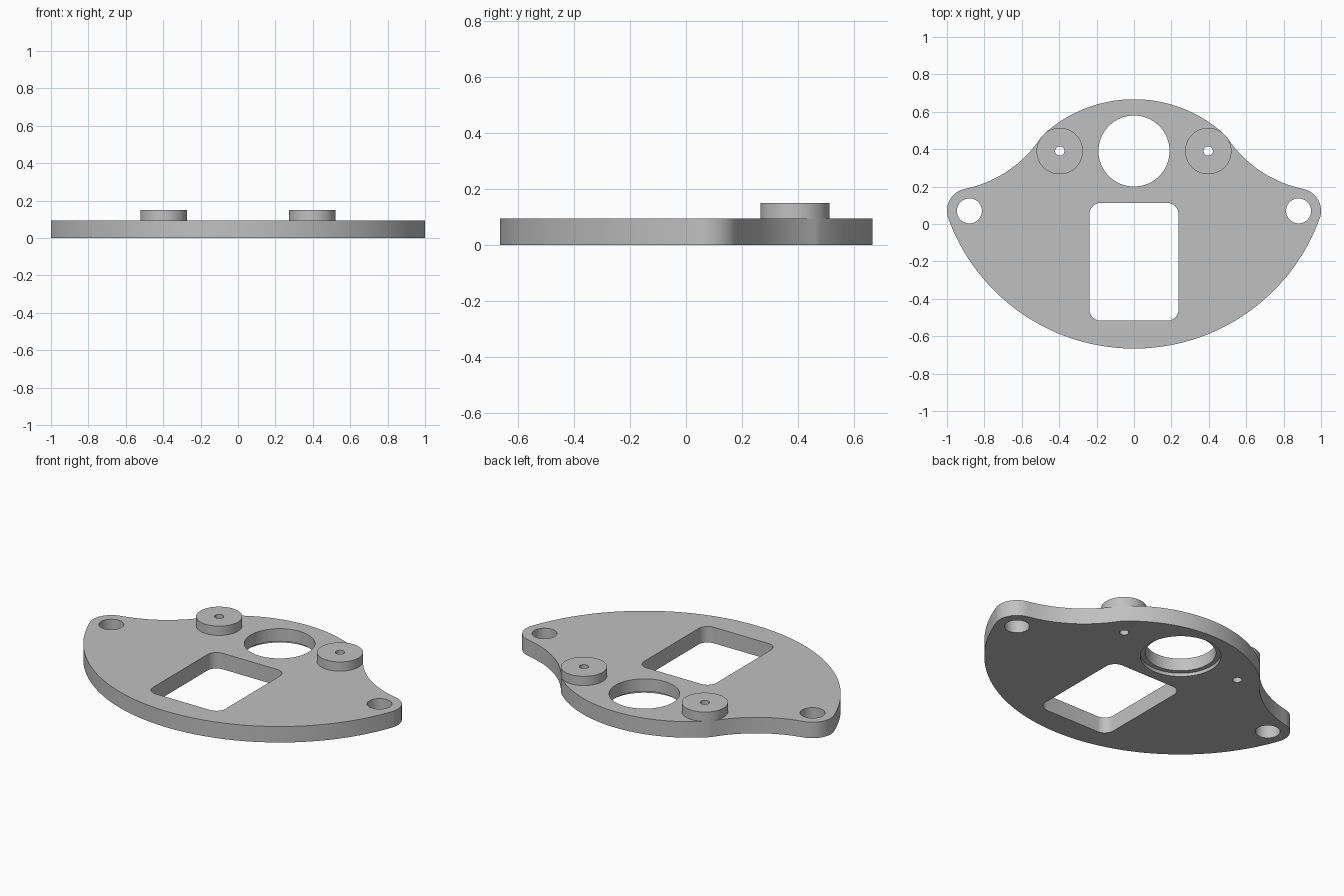
import bpy, bmesh
from math import sin, cos, pi, atan2, radians

cube = bpy.data.objects.get("Cube")
if cube:
    bpy.data.objects.remove(cube, do_unlink=True)

grey = bpy.data.materials.new("plain_grey")
grey.use_nodes = True
color = (0.53, 0.53, 0.53, 1)
grey.diffuse_color = color
grey.node_tree.nodes["Principled BSDF"].inputs["Base Color"].default_value = color

THICK, BOSS_TOP = 0.095, 0.15
EAR, EAR_R = (0.88, 0.07), 0.12
BOSS, BOSS_R = (0.397, 0.39), 0.124
LENS = (0, 0.39)


def arc(center, r, a0, a1, n):
    """Points along an arc, both ends included."""
    steps = [a0 + (a1 - a0) * i / n for i in range(n + 1)]
    return [(center[0] + r * cos(a), center[1] + r * sin(a)) for a in steps]


def circle(center, r, n=64):
    return arc(center, r, 0, 2 * pi, n)[:-1]


def direction(a, b):
    return atan2(b[1] - a[1], b[0] - a[0])


def prism(name, points, z0, z1):
    """Extrude a closed outline from z0 to z1."""
    bm = bmesh.new()
    face = bm.faces.new([bm.verts.new((x, y, z0)) for x, y in points])
    top = bmesh.ops.extrude_face_region(bm, geom=[face])["geom"]
    verts = [v for v in top if isinstance(v, bmesh.types.BMVert)]
    bmesh.ops.translate(bm, verts=verts, vec=(0, 0, z1 - z0))
    bmesh.ops.recalc_face_normals(bm, faces=bm.faces)
    mesh = bpy.data.meshes.new(name)
    bm.to_mesh(mesh)
    bm.free()
    mesh.materials.append(grey)
    obj = bpy.data.objects.new(name, mesh)
    bpy.context.collection.objects.link(obj)
    return obj


def activate(obj):
    bpy.ops.object.select_all(action="DESELECT")
    obj.select_set(True)
    bpy.context.view_layer.objects.active = obj


def cut(obj, points, z0=-0.1, z1=0.3):
    """Cut a prism-shaped opening and discard the cutter."""
    cutter = prism("cutter", points, z0, z1)
    cutter.hide_render = True
    mod = obj.modifiers.new("opening", "BOOLEAN")
    mod.operation, mod.solver, mod.object = "DIFFERENCE", "EXACT", cutter
    activate(obj)
    bpy.ops.object.modifier_apply(modifier=mod.name)
    bpy.data.objects.remove(cutter, do_unlink=True)


def smooth(obj):
    activate(obj)
    bpy.ops.object.shade_smooth_by_angle(angle=radians(30))


# Right half of the plate outline: tangent arcs from front to back
belly_r = 1.056
top_c, top_r = (0, -0.049), 0.716
waist_c, waist_r = (1.032, 0.815), 0.64
ear_low = direction(LENS, EAR)
ear_high = direction(EAR, waist_c)
boss_low, boss_high = direction(BOSS, waist_c), direction(top_c, BOSS)
half = arc(LENS, belly_r, -pi / 2, ear_low, 40)
half += arc(EAR, EAR_R, ear_low, ear_high, 20)[1:]
half += arc(waist_c, waist_r, ear_high - pi, boss_low - pi, 20)[1:]
half += arc(BOSS, BOSS_R, boss_low, boss_high, 4)[1:]
half += arc(top_c, top_r, boss_high, pi / 2, 24)[1:]
outline = half + [(-x, y) for x, y in half[-2:0:-1]]
plate = prism("plate", outline, 0, THICK)

# Rounded rectangular window
window, r = [], 0.06
for i, (x, y) in enumerate([(0.238, 0.113), (-0.238, 0.113), (-0.238, -0.517), (0.238, -0.517)]):
    center = (x - r if x > 0 else x + r, y - r if y > 0 else y + r)
    window += arc(center, r, i * pi / 2, (i + 1) * pi / 2, 10)
cut(plate, window)

# Large round opening with a shallow recess underneath
cut(plate, circle(LENS, 0.19))
cut(plate, circle(LENS, 0.217), z1=0.02)

# Ear holes, screw holes and raised bosses on both sides
for side, sx in (("left", 1), ("right", -1)):
    boss_c = (sx * BOSS[0], BOSS[1])
    screw_hole = circle(boss_c, 0.025, 32)
    cut(plate, circle((sx * EAR[0], EAR[1]), 0.067, 48))
    cut(plate, screw_hole)
    boss = prism(side + "_boss", circle(boss_c, BOSS_R), THICK, BOSS_TOP)
    cut(boss, screw_hole)
    smooth(boss)
smooth(plate)
